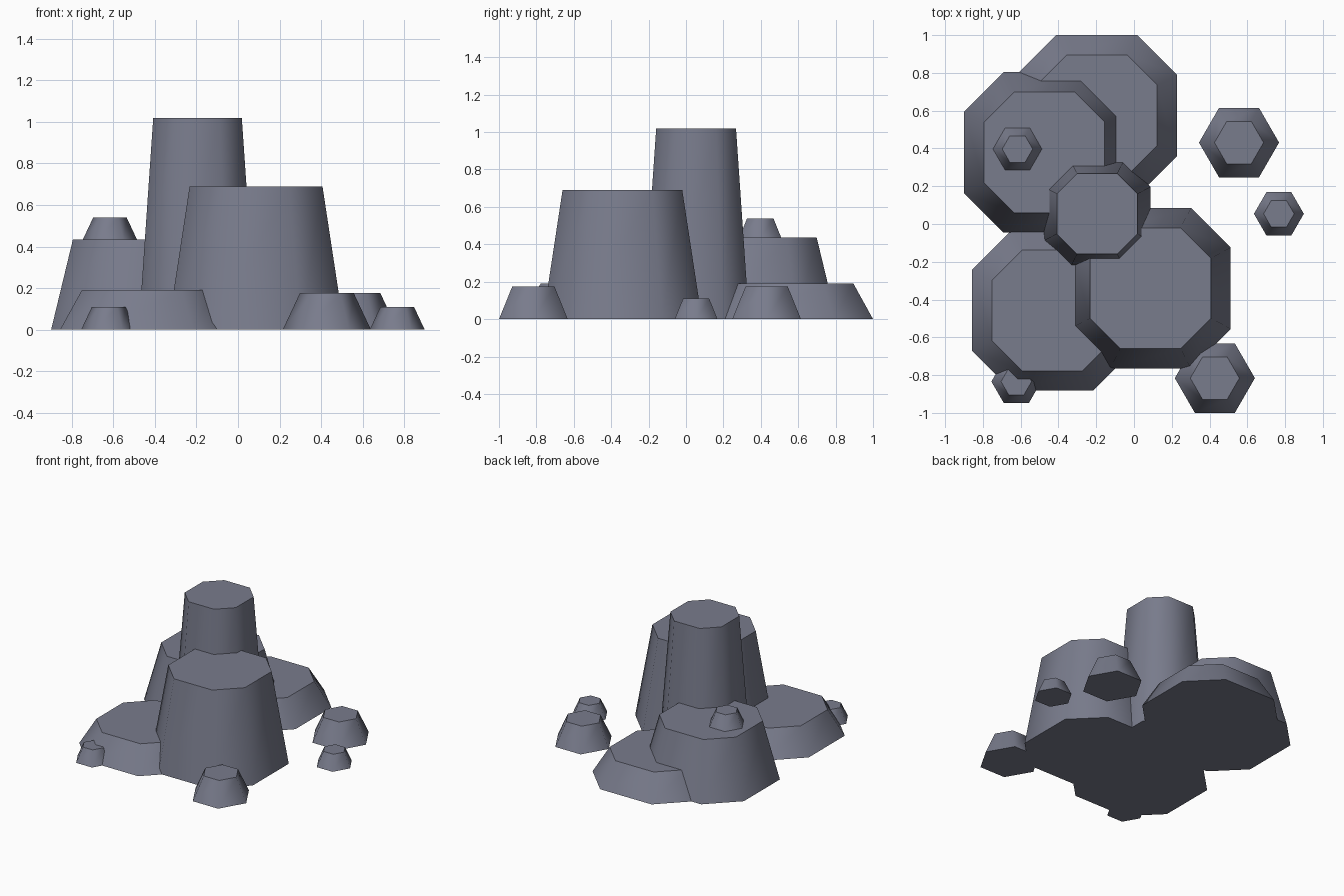
import bpy, bmesh, math

if "Cube" in bpy.data.objects:
    bpy.data.objects.remove(bpy.data.objects["Cube"])

stone = bpy.data.materials.new("slate grey")
stone.diffuse_color = (0.19, 0.20, 0.262, 1)
stone.use_nodes = True
stone.node_tree.nodes["Principled BSDF"].inputs["Base Color"].default_value = stone.diffuse_color


def octagon(half, flat):
    """Square of half-width `half` with cut corners; `flat` is half of each side."""
    return [(half, -flat), (half, flat), (flat, half), (-flat, half),
            (-half, flat), (-half, -flat), (-flat, -half), (flat, -half)]


def hexagon(r):
    return [(r * math.cos(i * math.pi / 3), r * math.sin(i * math.pi / 3)) for i in range(6)]


def frustum(name, loc, bottom, top, height):
    """Tapered rock: two outlines joined by side faces."""
    bm = bmesh.new()
    lo = [bm.verts.new((x, y, 0)) for x, y in bottom]
    hi = [bm.verts.new((x, y, height)) for x, y in top]
    bm.faces.new(lo[::-1])
    bm.faces.new(hi)
    n = len(lo)
    for i in range(n):
        j = (i + 1) % n
        bm.faces.new((lo[i], lo[j], hi[j], hi[i]))
    mesh = bpy.data.meshes.new(name)
    bm.to_mesh(mesh)
    bm.free()
    mesh.materials.append(stone)
    ob = bpy.data.objects.new(name, mesh)
    ob.location = loc
    bpy.context.collection.objects.link(ob)
    bpy.ops.object.select_all(action='DESELECT')
    ob.select_set(True)
    bpy.context.view_layer.objects.active = ob
    # rounded shading on the sides, sharp rims
    bpy.ops.object.shade_smooth_by_angle(angle=math.radians(58))


# Large eight-sided rock columns: name, x, y, height, width scale
for name, x, y, h, s in [
    ("back_low_rock", -0.197, 0.575, 0.19, 1),
    ("left_mid_rock", -0.475, 0.379, 0.435, 1),
    ("front_low_rock", -0.432, -0.457, 0.19, 1),
    ("front_tall_rock", 0.087, -0.34, 0.69, 1),
    ("centre_column", -0.195, 0.054, 1.02, 2 / 3),
]:
    frustum(name, (x, y, 0), octagon(0.425 * s, 0.215 * s), octagon(0.32 * s, 0.16 * s), h)

# Small six-sided stones: name, x, y, z, scale
for name, x, y, z, s in [
    ("back_right_stone", 0.556, 0.431, 0, 1),
    ("right_pebble", 0.767, 0.054, 0, 0.623),
    ("front_right_stone", 0.428, -0.816, 0, 1),
    ("front_left_pebble", -0.623, -0.834, 0, 0.623),
    ("top_pebble", -0.617, 0.397, 0.43, 0.623),
]:
    frustum(name, (x, y, z), hexagon(0.212 * s), hexagon(0.13 * s), 0.175 * s)
